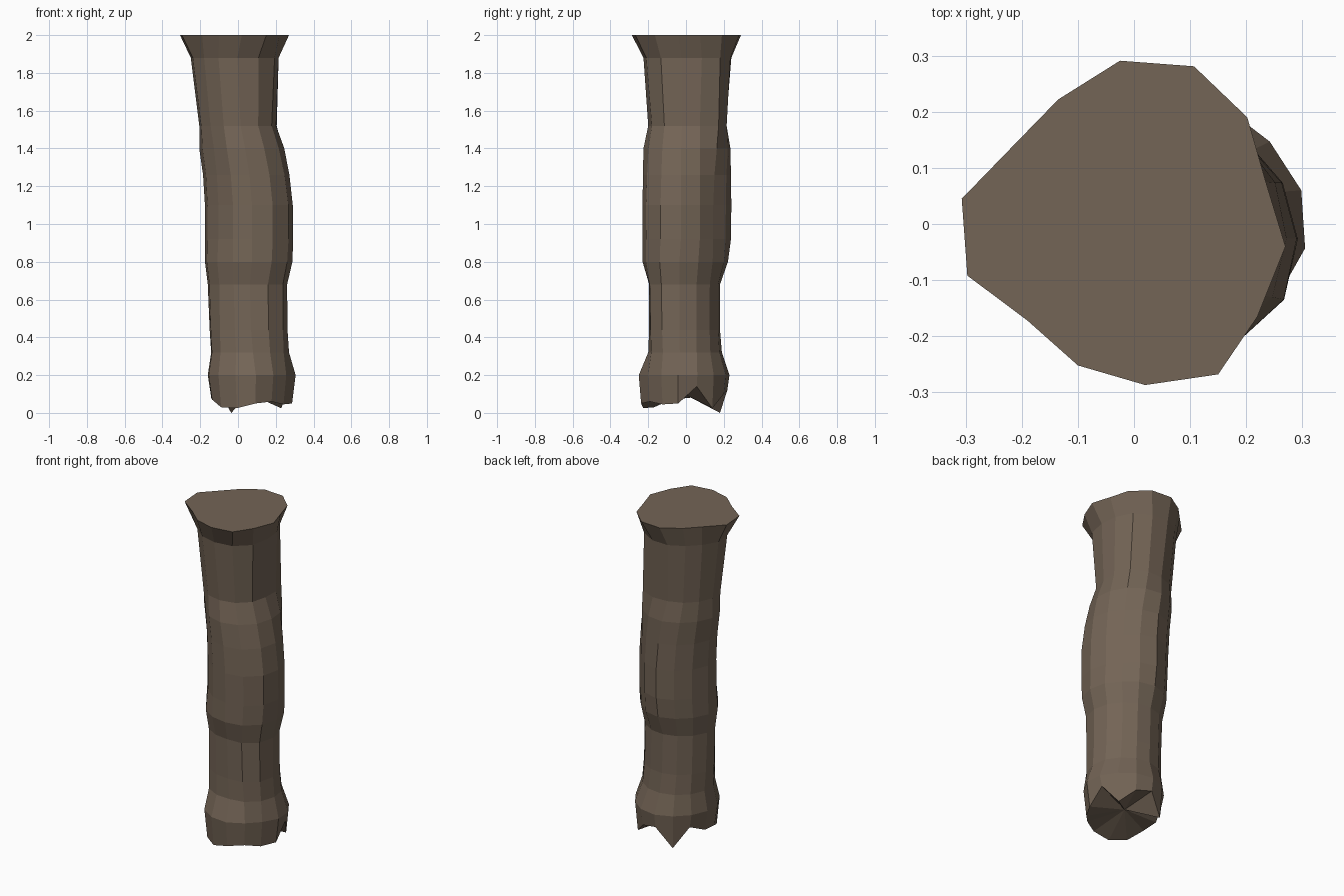
import bpy, bmesh, math

if "Cube" in bpy.data.objects:
    bpy.data.objects.remove(bpy.data.objects["Cube"])

# Flared top outline (counter-clockwise from the right)
TOP = [(.27, -.04), (.235, .075), (.202, .19), (.107, .281), (-.025, .291), (-.135, .222), (-.21, .145),
       (-.307, .045), (-.297, -.092), (-.19, -.172), (-.1, -.252), (.02, -.287), (.15, -.268), (.22, -.165)]
# Heights of the broken lower edge
JAGGED = [.05, .14, .025, .1, .12, 0, .12, .08, .07, .03, .025, .05, .06, .045]
# Rings: z, extents along x, along y, along diagonal x+y, along diagonal y-x
RINGS = [(1.88, -.25, .215, -.225, .24, -.22, .24, -.25, .22),
         (1.52, -.205, .205, -.2, .215, -.19, .25, -.22, .205),
         (1.4, -.205, .245, -.225, .235, -.18, .245, -.25, .205),
         (1.26, -.185, .272, -.228, .238, -.175, .243, -.28, .197),
         (1.1, -.175, .29, -.23, .24, -.173, .243, -.30, .19),
         (.92, -.175, .292, -.23, .238, -.173, .243, -.30, .18),
         (.8, -.175, .288, -.23, .222, -.185, .245, -.295, .175),
         (.68, -.16, .26, -.195, .18, -.168, .222, -.275, .15),
         (.44, -.15, .262, -.195, .18, -.168, .225, -.27, .145),
         (.32, -.142, .27, -.2, .19, -.17, .235, -.265, .15),
         (.2, -.16, .305, -.25, .23, -.195, .27, -.265, .166)]
N = len(TOP)
S = math.sqrt(.5)


def section(x0, x1, y0, y1, a0, a1, b0, b1):
    """14-sided outline whose radius blends between eight measured reaches."""
    cx, cy = (x0 + x1) / 2, (y0 + y1) / 2
    ca, cb = (cx + cy) * S, (cy - cx) * S
    reach = [x1 - cx, a1 - ca, y1 - cy, b1 - cb, cx - x0, ca - a0, cy - y0, cb - b0]
    pts = []
    for i in range(N):
        ang = math.radians(-8 + i * 360 / N)
        k = (ang / (math.pi / 4)) % 8
        f = k - int(k)
        r = reach[int(k) % 8] * (1 - f) + reach[(int(k) + 1) % 8] * f
        pts.append((cx + r * math.cos(ang), cy + r * math.sin(ang)))
    # stretch to the exact width and depth
    xs, ys = [p[0] for p in pts], [p[1] for p in pts]
    sx, sy = (x1 - x0) / (max(xs) - min(xs)), (y1 - y0) / (max(ys) - min(ys))
    return [(x0 + (x - min(xs)) * sx, y0 + (y - min(ys)) * sy) for x, y in pts]


bm = bmesh.new()
loops = [[bm.verts.new((x, y, 2)) for x, y in TOP]]
for z, *ext in RINGS:
    base = section(*ext)
    loops.append([bm.verts.new((x, y, z)) for x, y in base])
# Splintered bottom edge, drawn in slightly
loops.append([bm.verts.new((.07 + (x - .07) * .92, y * .95, z)) for (x, y), z in zip(base, JAGGED)])

# Sides
for up, low in zip(loops, loops[1:]):
    for i in range(N):
        j = (i + 1) % N
        bm.faces.new((up[i], low[i], low[j], up[j]))
# Flat top and fanned underside
bm.faces.new(loops[0])
centre = bm.verts.new((.06, -.01, .1))
for i in range(N):
    bm.faces.new((loops[-1][(i + 1) % N], loops[-1][i], centre))
bmesh.ops.recalc_face_normals(bm, faces=bm.faces)

mesh = bpy.data.meshes.new("trunk")
bm.to_mesh(mesh)
bm.free()
bark = bpy.data.materials.new("brown bark")
bark.diffuse_color = (.172, .128, .092, 1)
bark.use_nodes = True
bark.node_tree.nodes["Principled BSDF"].inputs["Base Color"].default_value = bark.diffuse_color
mesh.materials.append(bark)
bpy.context.collection.objects.link(bpy.data.objects.new("trunk", mesh))
